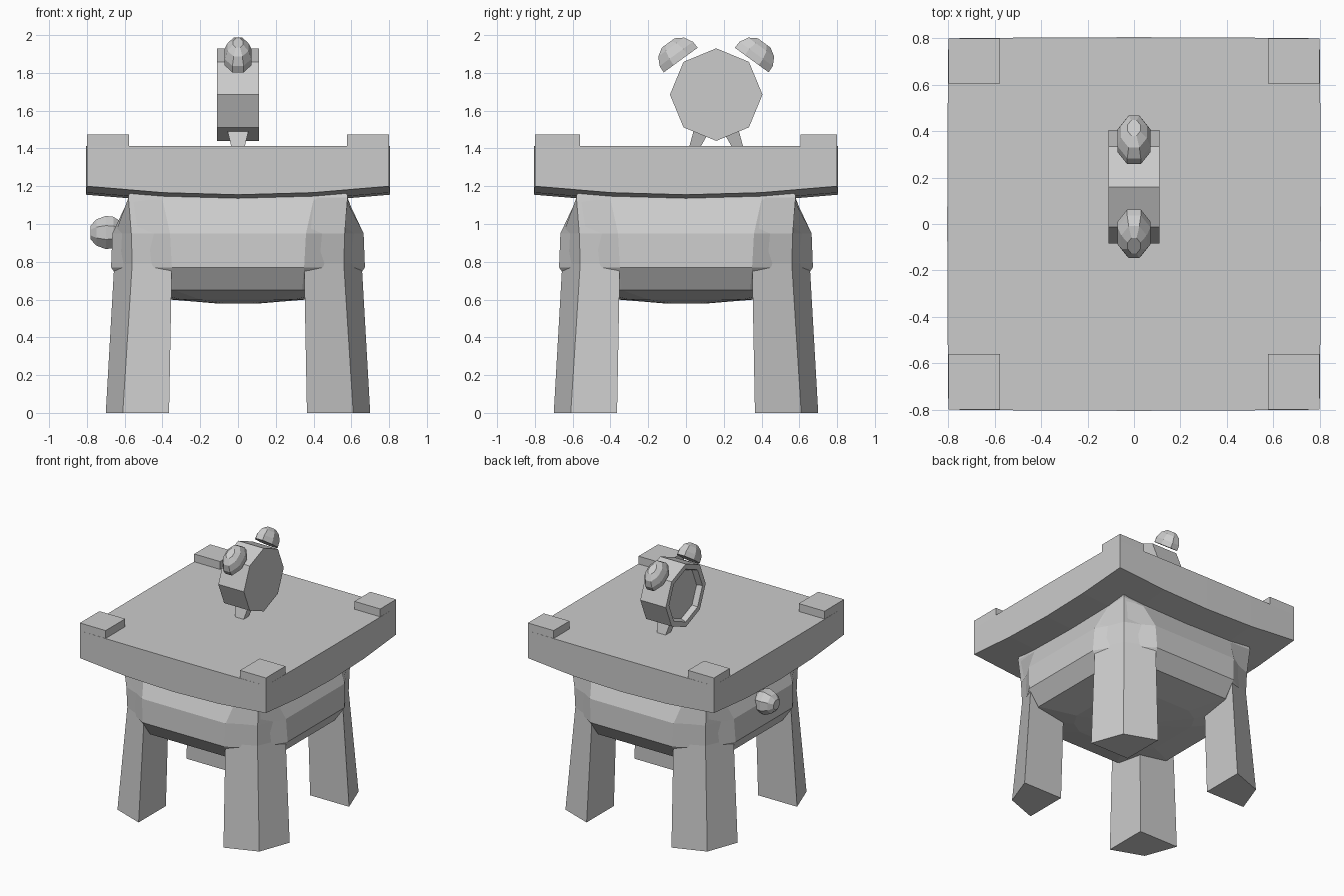
import bpy, math
from mathutils import Vector, Matrix

if "Cube" in bpy.data.objects:
    bpy.data.objects.remove(bpy.data.objects["Cube"])


def make(name, verts, faces):
    mesh = bpy.data.meshes.new(name)
    mesh.from_pydata([tuple(v) for v in verts], [], faces)
    mesh.update()
    ob = bpy.data.objects.new(name, mesh)
    bpy.context.collection.objects.link(ob)
    # consistent outward normals
    import bmesh
    bm = bmesh.new()
    bm.from_mesh(mesh)
    bmesh.ops.recalc_face_normals(bm, faces=bm.faces)
    bm.to_mesh(mesh)
    bm.free()
    return ob


def loft(name, rings):
    """Skin equal-length rings and cap both ends."""
    n = len(rings[0])
    verts = [v for r in rings for v in r]
    faces = [(k * n + i, k * n + (i + 1) % n, (k + 1) * n + (i + 1) % n, (k + 1) * n + i)
             for k in range(len(rings) - 1) for i in range(n)]
    faces.append(tuple(range(n)))
    faces.append(tuple(range(len(verts) - n, len(verts))))
    return make(name, verts, faces)


def box(name, x0, x1, y0, y1, z0, z1):
    return loft(name, [[(x0, y0, z), (x1, y0, z), (x1, y1, z), (x0, y1, z)] for z in (z0, z1)])


def lathe(name, profile, sides, matrix, offset=0.0):
    """Profile of (radius, height) turned about local z, then placed by matrix."""
    rings = []
    for r, h in profile:
        angs = [2 * math.pi * (i + offset) / sides for i in range(sides)]
        rings.append([matrix @ Vector((r * math.cos(a), r * math.sin(a), h)) for a in angs])
    return loft(name, rings)


# table top: flat above, sagging below, sides bowed very slightly
N = 4
top, low = [], []
for j in range(N + 1):
    for i in range(N + 1):
        u, v = 2 * i / N - 1, 2 * j / N - 1
        su, sv = 1 - u * u, 1 - v * v
        x = 0.8 * u + (0.005 * sv * u if abs(u) == 1 else 0)
        y = 0.8 * v + (0.005 * su * v if abs(v) == 1 else 0)
        top.append((x, y, 1.412))
        low.append((x, y, 1.2 - 0.045 * (su + sv)))
M = N + 1
faces = []
for j in range(N):
    for i in range(N):
        a = j * M + i
        q = (a, a + 1, a + M + 1, a + M)
        faces += [q, tuple(k + M * M for k in reversed(q))]
edge = ([i for i in range(N)] + [j * M + N for j in range(N)]
        + [N * M + i for i in range(N, 0, -1)] + [j * M for j in range(N, 0, -1)])
for a, b in zip(edge, edge[1:] + edge[:1]):
    faces.append((a, b, b + M * M, a + M * M))
make("table_top", top + low, faces)

# raised corner blocks
for sx in (-1, 1):
    for y0, y1 in ((-0.8, -0.56), (0.605, 0.8)):
        x0, x1 = sorted((sx * 0.578, sx * 0.8))
        box("corner_block", x0, x1, y0, y1, 1.41, 1.473)


# bulging cabinet body: rings of z, half face width, face distance, corner
def body_ring(z, a, m, c):
    pts = []
    for k in range(4):
        rot = Matrix.Rotation(k * math.pi / 2, 3, 'Z')
        pts += [rot @ Vector(p) for p in ((m, -a, z), (m, a, z), (c, c, z))]
    return pts


loft("cabinet_body", [body_ring(*r) for r in (
    (1.19, 0.40, 0.56, 0.565), (1.13, 0.40, 0.58, 0.57), (0.95, 0.36, 0.665, 0.55),
    (0.77, 0.35, 0.672, 0.55), (0.65, 0.34, 0.59, 0.50),
    (0.60, 0.20, 0.36, 0.30), (0.58, 0.06, 0.12, 0.10))])

# four kite-section legs running up the body corners: z, inner, side, corner
LEG = ((0, 0.365, 0.70, 0.61), (0.79, 0.35, 0.655, 0.56),
       (0.95, 0.355, 0.65, 0.565), (1.14, 0.40, 0.575, 0.58), (1.18, 0.40, 0.56, 0.575))
for k in range(4):
    rot = Matrix.Rotation(k * math.pi / 2, 3, 'Z')
    loft("leg", [[rot @ Vector(p) for p in ((n, n, z), (m, n, z), (c, c, z), (n, m, z))]
                 for z, n, m, c in LEG])

# drawer knob on the -x side
to_left = Matrix.Rotation(-math.pi / 2, 4, 'Y')
lathe("drawer_knob", [(0.05, -0.06), (0.09, 0.0), (0.095, 0.04), (0.075, 0.09), (0.04, 0.12)], 8,
      Matrix.Translation((-0.66, 0, 0.955)) @ to_left, 0.5)

# alarm clock: octagonal case with recessed dial facing -x
CY, CZ = 0.16, 1.685
lathe("clock_case", [(0.245, -0.11), (0.245, 0.11), (0.205, 0.11), (0.19, 0.07)], 8,
      Matrix.Translation((0, CY, CZ)) @ to_left)

for s in (-1, 1):
    # domed bell, narrowed across x
    place = (Matrix.Translation((0, CY + s * 0.188, 1.868)) @ Matrix.Rotation(-s * math.radians(36), 4, 'X')
             @ Matrix.Diagonal((0.65, 1, 1, 1)))
    lathe("clock_bell", [(0.12, 0), (0.118, 0.04), (0.092, 0.085), (0.045, 0.112)], 8, place, 0.5)
    # tapered, splayed foot
    rings = []
    for y, z, hx, hy in ((0.113, 1.408, 0.035, 0.03), (0.07, 1.51, 0.06, 0.045)):
        rings.append([(dx * hx, CY + s * y + dy * hy, z)
                      for dx, dy in ((-1, -1), (1, -1), (1, 1), (-1, 1))])
    loft("clock_foot", rings)
